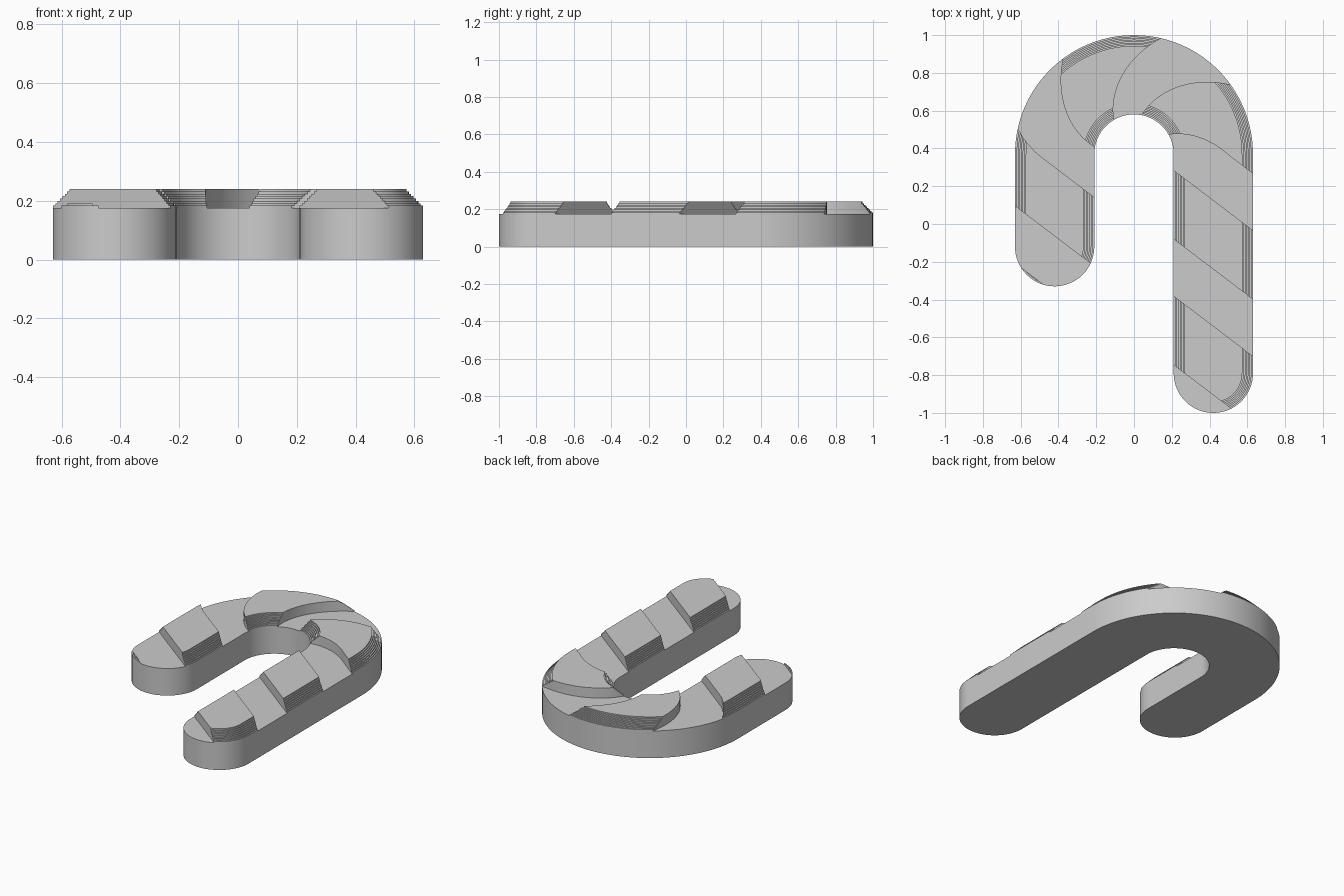
import bpy
import bmesh
from math import sin, cos, pi

cube = bpy.data.objects.get("Cube")
if cube:
    bpy.data.objects.remove(cube, do_unlink=True)

BEND_Y, R, HALF = 0.37, 0.42, 0.21        # hook centre, centreline radius, half width
BEND = pi * R
START, END = -1.16, BEND + 0.49           # centreline ends, measured from the bend
BASE_TOP, TOP, STEPS = 0.175, 0.24, 8
SLANT, FIRST, PITCH, WIDTH = -0.76, -1.276, 0.666, 0.366

grey = bpy.data.materials.new("light_grey")
grey.use_nodes = True
grey.diffuse_color = (0.6, 0.6, 0.6, 1)
grey.node_tree.nodes["Principled BSDF"].inputs["Base Color"].default_value = (0.6, 0.6, 0.6, 1)


def place(s, t):
    """Point at distance s along the cane and offset t outward."""
    if s < 0:
        return R + t, BEND_Y + s
    if s > BEND:
        return -R - t, BEND_Y - (s - BEND)
    return (R + t) * cos(s / R), BEND_Y + (R + t) * sin(s / R)


def cane_outline(inset):
    w = HALF - inset
    n, m = 64, 32
    bend = [BEND * i / n for i in range(n + 1)]
    cap = [pi * i / m for i in range(m + 1)]
    pts = [(s, w) for s in bend]
    pts += [(END + w * sin(a), w * cos(a)) for a in cap]
    pts += [(s, -w) for s in reversed(bend)]
    pts += [(START - w * sin(a), -w * cos(a)) for a in cap]
    return [place(s, t) for s, t in pts]


def stripe_outline(c):
    n, reach = 24, 0.25
    ts = [reach * (2 * i / n - 1) for i in range(n + 1)]
    steps = [WIDTH * i / n for i in range(1, n)]
    pts = [(c + SLANT * t, t) for t in ts]
    pts += [(c + SLANT * reach + d, reach) for d in steps]
    pts += [(c + WIDTH + SLANT * t, t) for t in reversed(ts)]
    pts += [(c - SLANT * reach + d, -reach) for d in reversed(steps)]
    return [place(s, t) for s, t in pts]


def loft(bm, levels):
    """Closed solid through stacked (outline, height) levels."""
    rings = [[bm.verts.new((x, y, z)) for x, y in pts] for pts, z in levels]
    for low, high in zip(rings, rings[1:]):
        for i in range(len(low)):
            j = (i + 1) % len(low)
            bm.faces.new((low[i], low[j], high[j], high[i]))
    bm.faces.new(rings[0][::-1])
    bm.faces.new(rings[-1])


def make_object(name, solids):
    bm = bmesh.new()
    for levels in solids:
        loft(bm, levels)
    bmesh.ops.recalc_face_normals(bm, faces=bm.faces)
    bmesh.ops.triangulate(bm, faces=[f for f in bm.faces if len(f.verts) > 4])
    mesh = bpy.data.meshes.new(name)
    bm.to_mesh(mesh)
    bm.free()
    obj = bpy.data.objects.new(name, mesh)
    bpy.context.collection.objects.link(obj)
    mesh.materials.append(grey)
    return obj


def activate(obj):
    bpy.ops.object.select_all(action='DESELECT')
    obj.select_set(True)
    bpy.context.view_layer.objects.active = obj


# Flat cane body
body = make_object("cane_body", [[(cane_outline(0), 0), (cane_outline(0), BASE_TOP)]])

# Terraced upper layer, stepping inward as it rises
rise = (TOP - BASE_TOP) / STEPS
terraces = []
for k in range(STEPS):
    ring = cane_outline(k * rise)
    terraces += [(ring, BASE_TOP + k * rise), (ring, BASE_TOP + (k + 1) * rise)]
stripes = make_object("raised_stripes", [terraces])

# Keep only the slanted bands of that layer
bands = [stripe_outline(FIRST + PITCH * i) for i in range(6)]
cutter = make_object("stripe_cutter", [[(b, 0.1), (b, 0.3)] for b in bands])
cutter.hide_render = True
mod = stripes.modifiers.new("bands", 'BOOLEAN')
mod.operation = 'INTERSECT'
mod.solver = 'EXACT'
mod.object = cutter
activate(stripes)
bpy.ops.object.modifier_apply(modifier=mod.name)
bpy.data.objects.remove(cutter, do_unlink=True)

for obj in (body, stripes):
    activate(obj)
    bpy.ops.object.shade_smooth_by_angle(angle=pi / 6)
